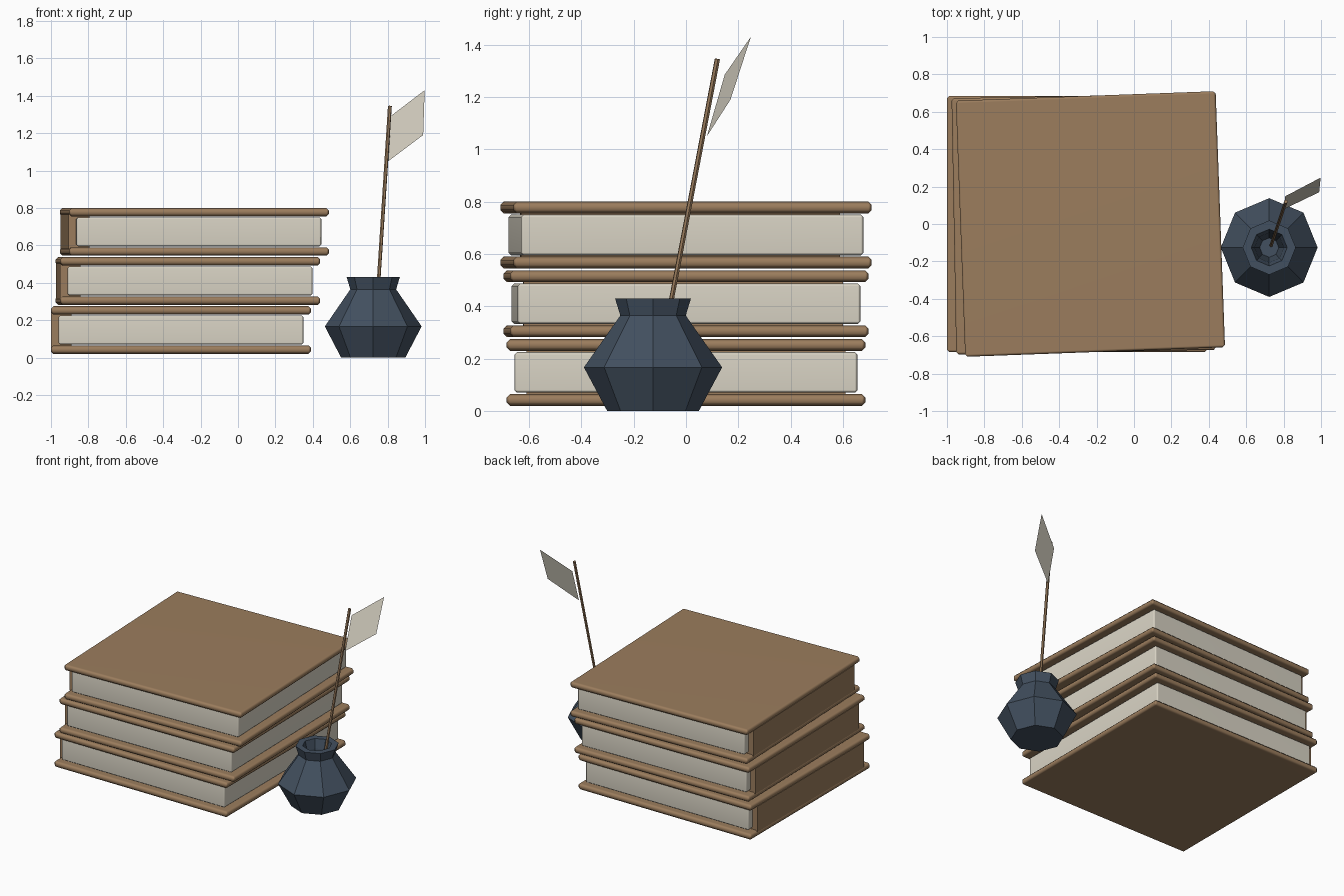
import bpy, bmesh, math
from mathutils import Vector

cube = bpy.data.objects.get("Cube")
if cube:
    bpy.data.objects.remove(cube, do_unlink=True)


def material(name, color):
    m = bpy.data.materials.new(name)
    m.use_nodes = True
    m.diffuse_color = (*color, 1)
    for n in m.node_tree.nodes:
        if n.type == 'BSDF_PRINCIPLED':
            n.inputs["Base Color"].default_value = (*color, 1)
            n.inputs["Roughness"].default_value = 0.8
    return m


leather = material("brown_leather", (0.33, 0.205, 0.11))
paper = material("cream_paper", (0.70, 0.66, 0.56))
ceramic = material("dark_blue_ceramic", (0.055, 0.08, 0.115))


def add_object(name, bm, mat):
    me = bpy.data.meshes.new(name)
    bm.normal_update()
    bm.to_mesh(me)
    bm.free()
    me.materials.append(mat)
    ob = bpy.data.objects.new(name, me)
    bpy.context.collection.objects.link(ob)
    return ob


def smooth(ob, degrees):
    bpy.ops.object.select_all(action='DESELECT')
    ob.select_set(True)
    bpy.context.view_layer.objects.active = ob
    bpy.ops.object.shade_smooth_by_angle(angle=math.radians(degrees))


def box(name, lo, hi, mat, bevel, origin, turn):
    """Bevelled box given by its corners, in the frame of a turned book."""
    bm = bmesh.new()
    bmesh.ops.create_cube(bm, size=1)
    lo, hi = Vector(lo), Vector(hi)
    for v in bm.verts:
        v.co = (lo + hi) / 2 + v.co * (hi - lo)
    if bevel:
        bmesh.ops.bevel(bm, geom=bm.edges[:], offset=bevel, segments=1,
                        affect='EDGES', profile=0.5)
    ob = add_object(name, bm, mat)
    ob.location = origin
    ob.rotation_euler.z = turn
    smooth(ob, 60)
    weighted = ob.modifiers.new("flat_faces", 'WEIGHTED_NORMAL')
    weighted.keep_sharp = True
    return ob


# Books: two covers, a narrower spine, and a page block floating between
W, D, T, H = 0.695, 0.685, 0.045, 0.255


def book(name, x, z, degrees):
    place = ((x, 0, z), math.radians(degrees))
    for part, base in (("bottom_cover", 0), ("top_cover", H - T)):
        box(f"{name}_{part}", (-W, -D, base), (W, D, base + T), leather, 0.013, *place)
    box(f"{name}_spine", (-W, -0.61, T - 0.01), (-W + 0.11, 0.61, H - T + 0.01),
        leather, 0, *place)
    box(f"{name}_pages", (-W + 0.04, -0.655, 0.05), (W - 0.04, 0.655, H - 0.05),
        paper, 0.01, *place)


book("lower_book", -0.305, 0.02, 0)
book("middle_book", -0.268, 0.2825, 1.05)
book("upper_book", -0.233, 0.545, 2.1)

# Ink pot: eight-sided turned profile, outside up and inside down
profile = [(0.175, 0), (0.264, 0.167), (0.125, 0.365), (0.145, 0.43),
           (0.098, 0.43), (0.08, 0.365), (0.052, 0.12)]
bm = bmesh.new()
rings = [[bm.verts.new((0.98 * r * math.cos(k * math.pi / 4),
                        r * math.sin(k * math.pi / 4), z)) for k in range(8)]
         for r, z in profile]
for a, b in zip(rings, rings[1:]):
    for k in range(8):
        n = (k + 1) % 8
        bm.faces.new((a[k], a[n], b[n], b[k]))
bm.faces.new(rings[0][::-1])
bm.faces.new(rings[-1])
pot = add_object("ink_pot", bm, ceramic)
pot.location = (0.723, -0.126, 0)

# Quill stem leaning out of the pot
start, end = Vector((0.733, -0.114, 0.12)), Vector((0.812, 0.12, 1.345))
bm = bmesh.new()
bmesh.ops.create_cone(bm, cap_ends=True, segments=6, radius1=0.0095,
                      radius2=0.0105, depth=(end - start).length)
stem = add_object("quill_stem", bm, leather)
stem.location = (start + end) / 2
stem.rotation_euler = (end - start).to_track_quat('Z', 'Y').to_euler()

# Quill vane: one thin slanted sheet
bm = bmesh.new()
bm.faces.new([bm.verts.new(p) for p in (
    (0.803, 0.08, 1.05), (0.99, 0.17, 1.19), (0.998, 0.248, 1.43), (0.808, 0.148, 1.285))])
add_object("quill_vane", bm, paper)
